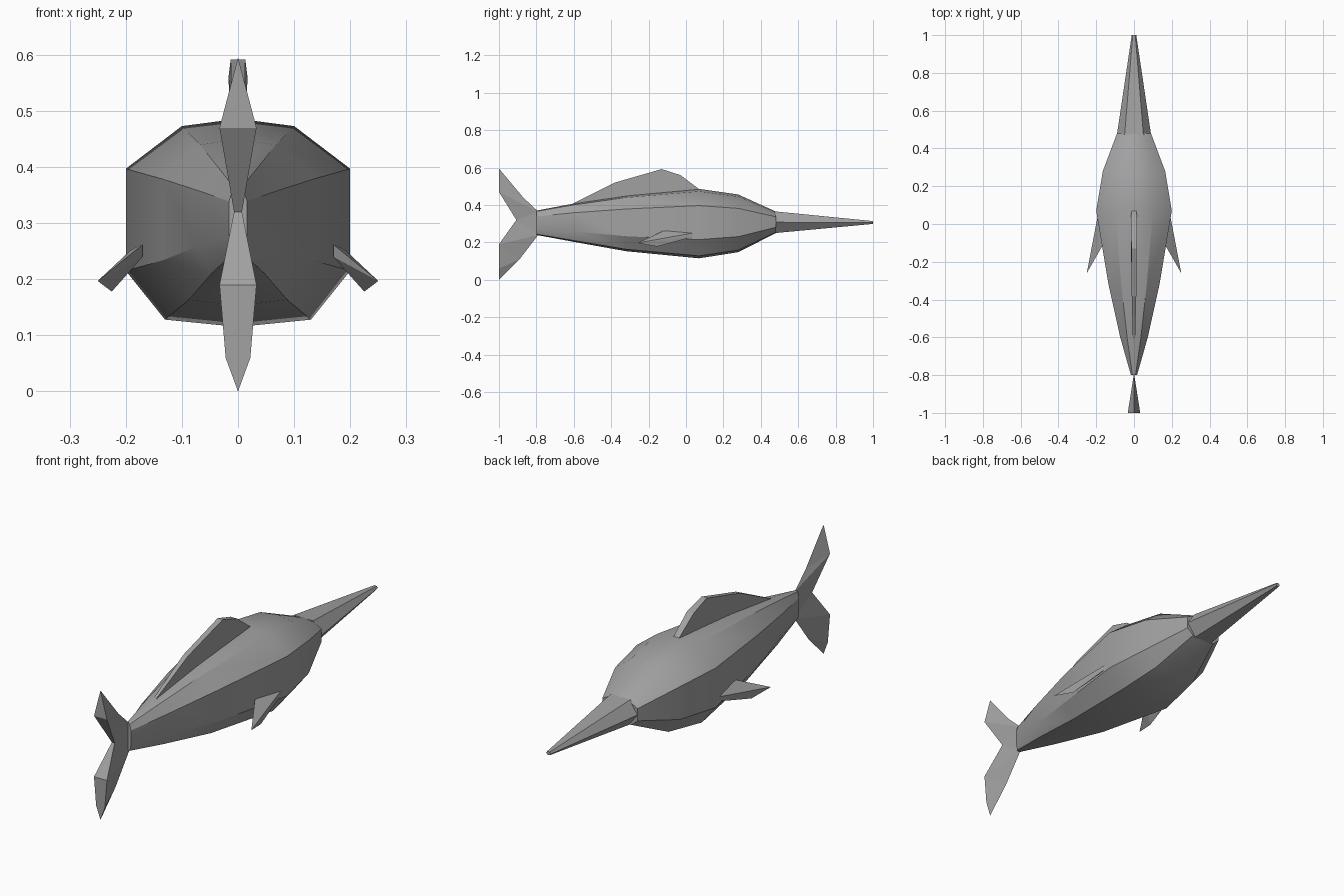
import bpy, bmesh, math

cube = bpy.data.objects.get("Cube")
if cube:
    bpy.data.objects.remove(cube, do_unlink=True)

GREY = (0.36, 0.36, 0.36, 1)
mat = bpy.data.materials.new("fish_grey")
mat.use_nodes = True
mat.diffuse_color = GREY
mat.node_tree.nodes["Principled BSDF"].inputs["Base Color"].default_value = GREY


def make(name, verts, faces=None, smooth=None):
    """Mesh object from points; a convex hull when no faces are given."""
    bm = bmesh.new()
    vs = [bm.verts.new(v) for v in verts]
    if faces is None:
        bmesh.ops.convex_hull(bm, input=vs)
    else:
        for f in faces:
            bm.faces.new([vs[i] for i in f])
    bmesh.ops.recalc_face_normals(bm, faces=bm.faces[:])
    me = bpy.data.meshes.new(name)
    bm.to_mesh(me)
    bm.free()
    me.materials.append(mat)
    ob = bpy.data.objects.new(name, me)
    bpy.context.collection.objects.link(ob)
    if smooth:
        bpy.ops.object.select_all(action='DESELECT')
        ob.select_set(True)
        bpy.context.view_layer.objects.active = ob
        bpy.ops.object.shade_smooth_by_angle(angle=math.radians(smooth))
    return ob


def loft(name, rings, smooth=None):
    """Skin equal rings of points and cap both ends."""
    n = len(rings[0])
    faces = [list(range(n)), list(range((len(rings) - 1) * n, len(rings) * n))]
    for r in range(len(rings) - 1):
        for i in range(n):
            j = (i + 1) % n
            faces.append((r * n + i, r * n + j, r * n + n + j, r * n + n + i))
    return make(name, [p for ring in rings for p in ring], faces, smooth)


def ring(half, y, width, low, high):
    """Mirrored section; half holds (x, z) fractions from top to bottom."""
    right = [(x * width, y, low + z * (high - low)) for x, z in half]
    left = [(-x, yy, z) for x, yy, z in reversed(right) if x > 0]
    return right + left


# Body: ten-sided sections from tail to head
BODY = [(0, 1), (.5, .965), (1, .76), (1, .27), (.65, .035), (0, 0)]
STATIONS = [(-.8, .016, .24, .37), (-.6, .073, .203, .408), (-.32, .135, .153, .45),
            (.07, .2, .115, .486), (.28, .165, .148, .456), (.48, .09, .25, .365)]
loft("body", [ring(BODY, *s) for s in STATIONS], 30)

# Bill: six-sided taper
BILL = [(.55, 1), (1, .5), (.5, 0)]
loft("bill", [ring(BILL, .475, .09, .25, .366), ring(BILL, 1, .012, .299, .314)])

# Dorsal fin: extruded outline, thinner at its rear end
outline = [(-.62, .40, .006), (-.38, .52, .012), (-.13, .592, .013),
           (-.03, .56, .017), (.07, .485, .014), (.05, .44, .012), (-.32, .42, .012)]
loft("dorsal_fin", [[(s * t, y, z) for y, z, t in outline] for s in (-1, 1)])

# Tail fin: sharp leading edge widening to a flat, notched trailing edge
middle = [(0, -1, .595), (0, -1, 0), (0, -.87, .44), (0, -.79, .365),
          (0, -.79, .24), (0, -.89, .11)]
side = [(.033, -1, .47), (.007, -.907, .32), (.033, -1, .19), (.022, -1, .06)]
verts = middle + side + [(-x, y, z) for x, y, z in side]
faces = [(0, 6, 10), (6, 7, 11, 10), (7, 8, 12, 11), (8, 9, 13, 12), (9, 1, 13)]
flank = [(0, 2, 6), (2, 3, 6), (3, 7, 6), (3, 4, 7), (4, 8, 7), (4, 5, 8),
         (5, 9, 8), (5, 1, 9)]
faces += flank + [[i + 4 if i > 5 else i for i in f] for f in flank]
make("tail_fin", verts, faces)

# Pectoral fins: thin swept wedges
fin = [(.17, -.12, .262), (.17, -.12, .24), (.187, .07, .256), (.187, .07, .238),
       (.25, -.26, .197), (.225, -.155, .178), (.2, -.05, .21)]
for name, s in (("left", 1), ("right", -1)):
    make(name + "_pectoral_fin", [(s * x, y, z) for x, y, z in fin])
